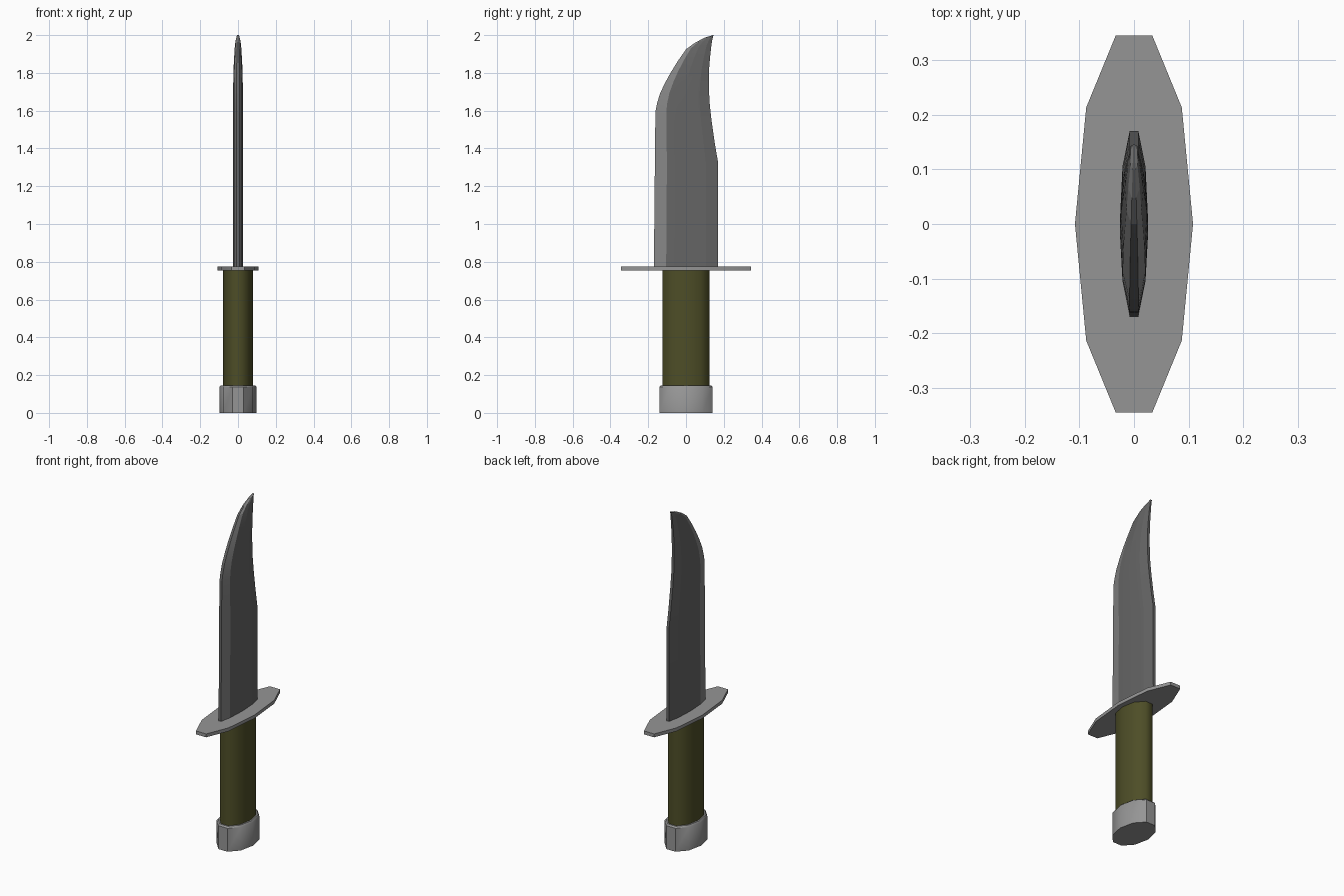
import bpy, bmesh, math
from mathutils import Vector

if "Cube" in bpy.data.objects:
    bpy.data.objects.remove(bpy.data.objects["Cube"])

SIDES = 10


def material(name, colour):
    m = bpy.data.materials.new(name)
    m.diffuse_color = (*colour, 1)
    m.use_nodes = True
    m.node_tree.nodes["Principled BSDF"].inputs["Base Color"].default_value = m.diffuse_color
    return m


STEEL = material("light steel", (0.30, 0.30, 0.30))
BLADE = material("dark steel", (0.13, 0.13, 0.13))
EDGE = material("ground edge", (0.24, 0.24, 0.24))
OLIVE = material("olive grip", (0.075, 0.075, 0.02))


def loft(name, rings, mats, angle, rule=None):
    """Join rings of points into a closed skin; rule(side) picks the material."""
    bm = bmesh.new()
    loops = [[bm.verts.new(p) for p in ring] for ring in rings]
    for a, b in zip(loops, loops[1:]):
        for i in range(SIDES):
            j = (i + 1) % SIDES
            f = bm.faces.new((a[i], a[j], b[j], b[i]))
            f.material_index = rule(i) if rule else 0
    bm.faces.new(loops[0][::-1])
    bm.faces.new(loops[-1])
    bmesh.ops.recalc_face_normals(bm, faces=bm.faces)
    me = bpy.data.meshes.new(name)
    bm.to_mesh(me)
    bm.free()
    for m in mats:
        me.materials.append(m)
    ob = bpy.data.objects.new(name, me)
    bpy.context.collection.objects.link(ob)
    bpy.ops.object.select_all(action='DESELECT')
    ob.select_set(True)
    bpy.context.view_layer.objects.active = ob
    bpy.ops.object.shade_smooth_by_angle(angle=math.radians(angle))
    return ob


S72 = math.sin(math.radians(72))


def ring(hx, front, back):
    """Ten-sided oval from front edge to back edge, both given as (y, z)."""
    f, b = Vector((0, *front)), Vector((0, *back))
    mid, half = (f + b) / 2, (b - f) / 2 / S72
    pts = []
    for i in range(SIDES):
        t = math.tau * i / SIDES
        pts.append(mid + half * math.sin(t) + Vector((hx * math.cos(t), 0, 0)))
    return pts


def level(hx, hy, z):
    return ring(hx, (-hy, z), (hy, z))


# Pommel cap with a small top chamfer
loft("pommel", [level(.097, .14, 0), level(.097, .14, .138), level(.09, .132, .146)],
     [STEEL], 40)

# Grip
loft("grip", [level(.08, .125, .13), level(.08, .125, .76)], [OLIVE], 60)

# Guard plate
loft("guard", [level(.108, .345, .755), level(.108, .345, .775)], [STEEL], 20)

# Blade: half thickness, cutting edge (y, z), spine (y, z)
sections = [
    (.026, (-.170, .77), (.170, .77)),
    (.026, (-.165, 1.30), (.169, 1.33)),
    (.026, (-.163, 1.50), (.152, 1.43)),
    (.026, (-.161, 1.60), (.135, 1.55)),
    (.026, (-.153, 1.64), (.126, 1.63)),
    (.026, (-.138, 1.69), (.122, 1.70)),
    (.025, (-.112, 1.745), (.121, 1.77)),
    (.024, (-.082, 1.80), (.123, 1.83)),
    (.021, (-.045, 1.86), (.128, 1.89)),
    (.017, (.000, 1.925), (.135, 1.95)),
    (.013, (.048, 1.96), (.140, 1.98)),
    (.008, (.100, 1.987), (.1435, 1.993)),
    (.006, (.140, 1.999), (.145, 2.0)),
]
# the ground bevels sit on either side of the front facet (sides 6 and 8)
loft("blade", [ring(*s) for s in sections], [BLADE, EDGE], 8,
     lambda i: 1 if i in (6, 8) else 0)
